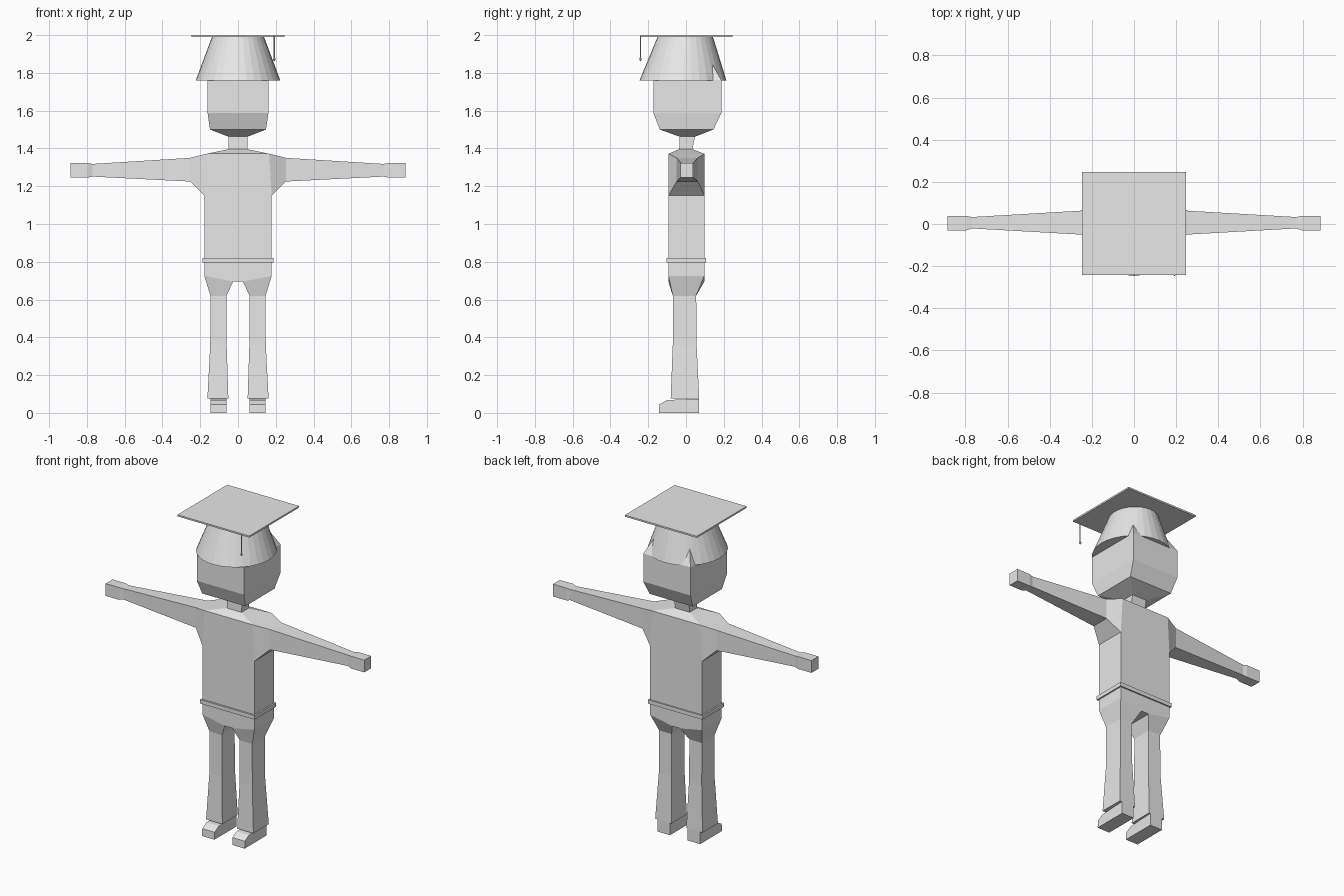
import bpy
import bmesh
from math import cos, sin, pi

if "Cube" in bpy.data.objects:
    bpy.data.objects.remove(bpy.data.objects["Cube"])

grey = bpy.data.materials.new("plain_grey")
grey.use_nodes = True
grey.diffuse_color = (0.8, 0.8, 0.8, 1)
grey.node_tree.nodes["Principled BSDF"].inputs["Base Color"].default_value = (0.8, 0.8, 0.8, 1)


def face(bm, points):
    bm.faces.new([bm.verts.new(p) for p in points])


def loft(bm, rings, closed=True, cap_start=False, cap_end=True):
    """Join rings of points with quads."""
    for a, b in zip(rings, rings[1:]):
        n = len(a)
        for i in range(n if closed else n - 1):
            j = (i + 1) % n
            face(bm, (a[i], a[j], b[j], b[i]))
    if cap_start:
        face(bm, rings[0])
    if cap_end:
        face(bm, rings[-1])


def finish(bm, name, mirror=False):
    bmesh.ops.remove_doubles(bm, verts=bm.verts, dist=0.0005)
    bmesh.ops.recalc_face_normals(bm, faces=bm.faces)
    mesh = bpy.data.meshes.new(name)
    bm.to_mesh(mesh)
    bm.free()
    mesh.materials.append(grey)
    obj = bpy.data.objects.new(name, mesh)
    bpy.context.collection.objects.link(obj)
    if mirror:
        mod = obj.modifiers.new("mirror", 'MIRROR')
        mod.use_clip = True
    return obj


def flat(x0, x1, y0, y1, z):
    """Horizontal rectangle."""
    return [(x0, y0, z), (x1, y0, z), (x1, y1, z), (x0, y1, z)]


def upright(x, y0, y1, z0, z1):
    """Rectangle across an arm."""
    return [(x, y0, z0), (x, y0, z1), (x, y1, z1), (x, y1, z0)]


def oval(cx, cy, rx, ry, z, n):
    return [(cx + rx * cos(2 * pi * i / n), cy + ry * sin(2 * pi * i / n), z) for i in range(n)]


def box(name, x, y0, y1, z0, z1):
    bm = bmesh.new()
    loft(bm, [flat(-x, x, y0, y1, z) for z in (z0, z1)], cap_start=True)
    finish(bm, name)


# Torso, arms and legs: one half, mirrored
FRONT, BACK = -0.093, 0.097
outline = [(0, 0.695), (0.026, 0.695), (0.178, 0.725), (0.178, 1.15), (0.165, 1.372), (0, 1.372)]
bm = bmesh.new()
front = [(x, FRONT, z) for x, z in outline]
back = [(x, BACK, z) for x, z in outline]
face(bm, front)
face(bm, back)
for i in (0, 2):  # crotch and flank
    face(bm, (front[i], front[i + 1], back[i + 1], back[i]))
# shoulders rise to the neck
loft(bm, [flat(0, 0.165, FRONT, BACK, 1.372), flat(0, 0.05, -0.036, 0.034, 1.396)], closed=False)
# arm and hand
loft(bm, [
    [front[3], front[4], back[4], back[3]],
    upright(0.254, -0.05, 0.063, 1.225, 1.35),
    upright(0.77, -0.021, 0.033, 1.251, 1.318),
    upright(0.795, -0.03, 0.038, 1.246, 1.322),
    upright(0.886, -0.03, 0.038, 1.246, 1.322),
])
# trouser leg
loft(bm, [
    [front[1], front[2], back[2], back[1]],
    flat(0.061, 0.146, -0.07, 0.054, 0.62),
    flat(0.06, 0.147, -0.07, 0.056, 0.36),
    flat(0.051, 0.162, -0.081, 0.07, 0.075),
])
finish(bm, "torso_arms_and_legs", mirror=True)

# Neck and head: one half, mirrored
bm = bmesh.new()
loft(bm, [flat(0, w, y0, y1, z) for w, y0, y1, z in (
    (0.05, -0.036, 0.034, 1.394),
    (0.05, -0.033, 0.047, 1.462),
    (0.148, -0.139, 0.145, 1.5),
    (0.161, -0.173, 0.187, 1.588),
    (0.161, -0.173, 0.187, 1.762),
    (0.118, -0.11, 0.132, 1.86),
)], closed=False)
finish(bm, "head_and_neck", mirror=True)

# Shoes
bm = bmesh.new()
profile = [(-0.143, 0), (0.07, 0), (0.07, 0.075), (-0.1, 0.068), (-0.141, 0.045)]
loft(bm, [[(x, y, z) for y, z in profile] for x in (0.061, 0.146)], cap_start=True)
finish(bm, "shoes", mirror=True)

box("belt", 0.187, -0.104, 0.106, 0.795, 0.819)

# Graduation cap
bm = bmesh.new()
loft(bm, [oval(0, -0.016, 0.224, 0.23, 1.76, 32),
          oval(0, -0.004, 0.138, 0.147, 1.99, 32)], cap_start=True)
finish(bm, "cap_crown")
box("cap_board", 0.246, -0.241, 0.246, 1.99, 2.0)

# Tassel: thin cord ending in a small knob
bm = bmesh.new()
loft(bm, [oval(0.192, -0.241, r, r, z, 8) for r, z in (
    (0.003, 1.995), (0.003, 1.882), (0.006, 1.876), (0.006, 1.868), (0.003, 1.864))],
    cap_start=True)
finish(bm, "cap_tassel")
